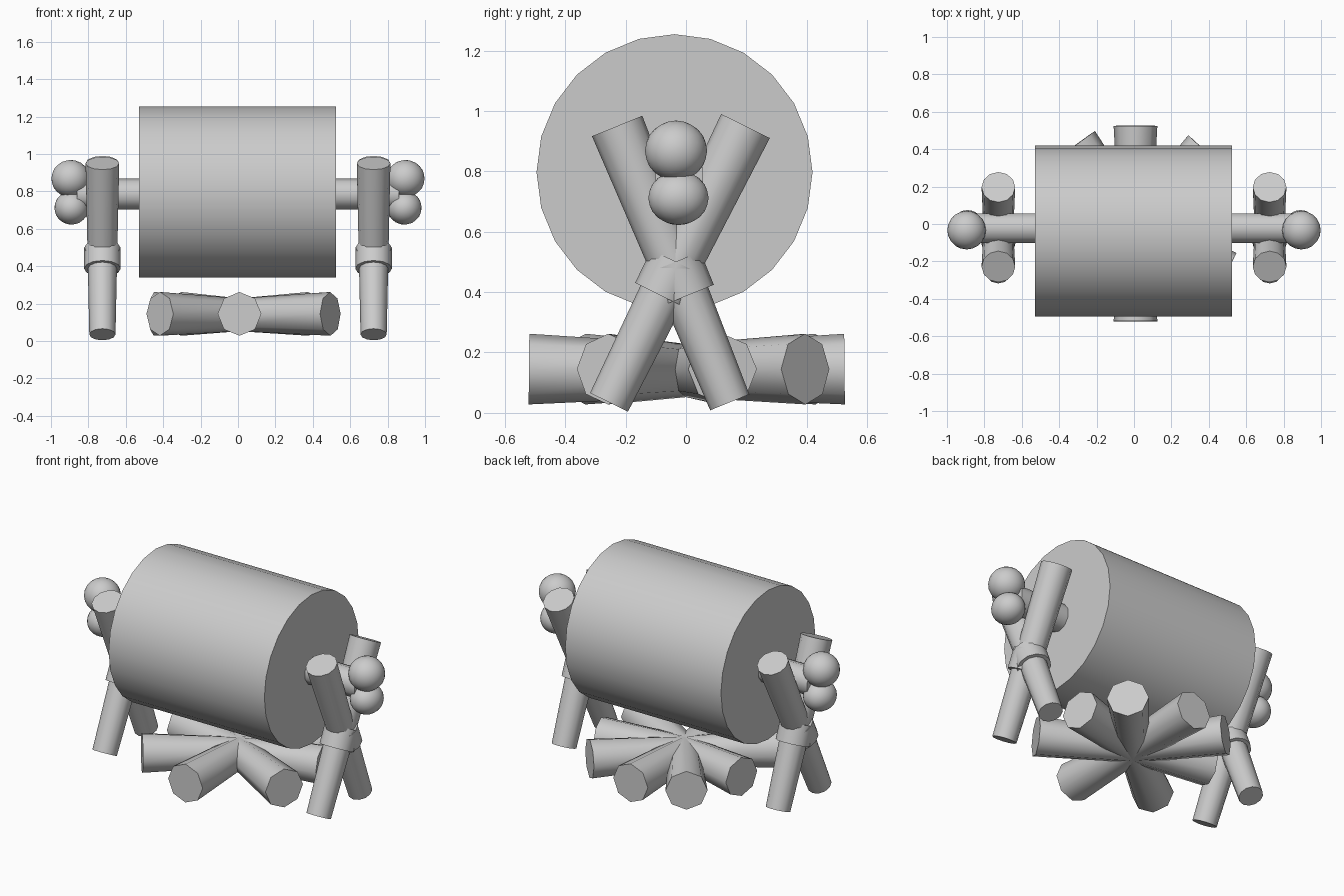
import bpy, math
from mathutils import Vector

if "Cube" in bpy.data.objects:
    bpy.data.objects.remove(bpy.data.objects["Cube"])


def finish(obj, name, angle=40):
    obj.name = name
    bpy.ops.object.shade_smooth_by_angle(angle=math.radians(angle))
    return obj


def rod(name, a, b, r1, r2, sides, angle=40):
    """Tapered cylinder from point a (radius r1) to point b (radius r2)."""
    a, b = Vector(a), Vector(b)
    d = b - a
    bpy.ops.mesh.primitive_cone_add(vertices=sides, radius1=r1, radius2=r2,
                                    depth=d.length, location=(a + b) / 2)
    obj = bpy.context.object
    obj.rotation_mode = 'QUATERNION'
    obj.rotation_quaternion = d.to_track_quat('Z', 'Y')
    return finish(obj, name, angle)


def knob(name, loc, scale):
    bpy.ops.mesh.primitive_ico_sphere_add(subdivisions=3, radius=1, location=loc)
    obj = bpy.context.object
    obj.scale = scale
    return finish(obj, name)


# Roast: large drum on its side
rod("roast", (-0.53, -0.038, 0.797), (0.525, -0.038, 0.797), 0.457, 0.457, 24)

# Bone shaft through the roast
rod("bone_shaft", (-0.86, -0.022, 0.785), (0.86, -0.022, 0.785), 0.083, 0.083, 10)

for side, s in (("left", -1), ("right", 1)):
    # Paired knobs at the end of the bone
    knob(f"bone_knob_upper_{side}", (s * 0.895, -0.033, 0.868), (0.103, 0.103, 0.1))
    knob(f"bone_knob_lower_{side}", (s * 0.89, -0.025, 0.712), (0.092, 0.1, 0.09))

    # Crossed support posts with a thicker lashing at the crossing
    x = s * 0.725
    for tag, y0, y1 in (("a", -0.255, 0.197), ("b", 0.145, -0.228)):
        foot, tip = Vector((x, y0, 0.035)), Vector((x, y1, 0.95))
        rod(f"support_post_{tag}_{side}", foot, tip, 0.07, 0.09, 12)
        rod(f"lashing_{tag}_{side}", foot.lerp(tip, 0.385), foot.lerp(tip, 0.505),
            0.098, 0.098, 12)

# Firewood: logs radiating from the centre (angle, length)
logs = [(-28, 0.55), (14, 0.50), (47, 0.54), (90, 0.525),
        (126, 0.53), (167, 0.47), (218, 0.54), (270, 0.52)]
for i, (deg, length) in enumerate(logs):
    t = math.radians(deg)
    end = (length * math.cos(t) + 0.008, length * math.sin(t), 0.145)
    rod(f"fire_log_{i + 1}", (0.008, 0, 0.14), end, 0.088, 0.117, 8, 50)
